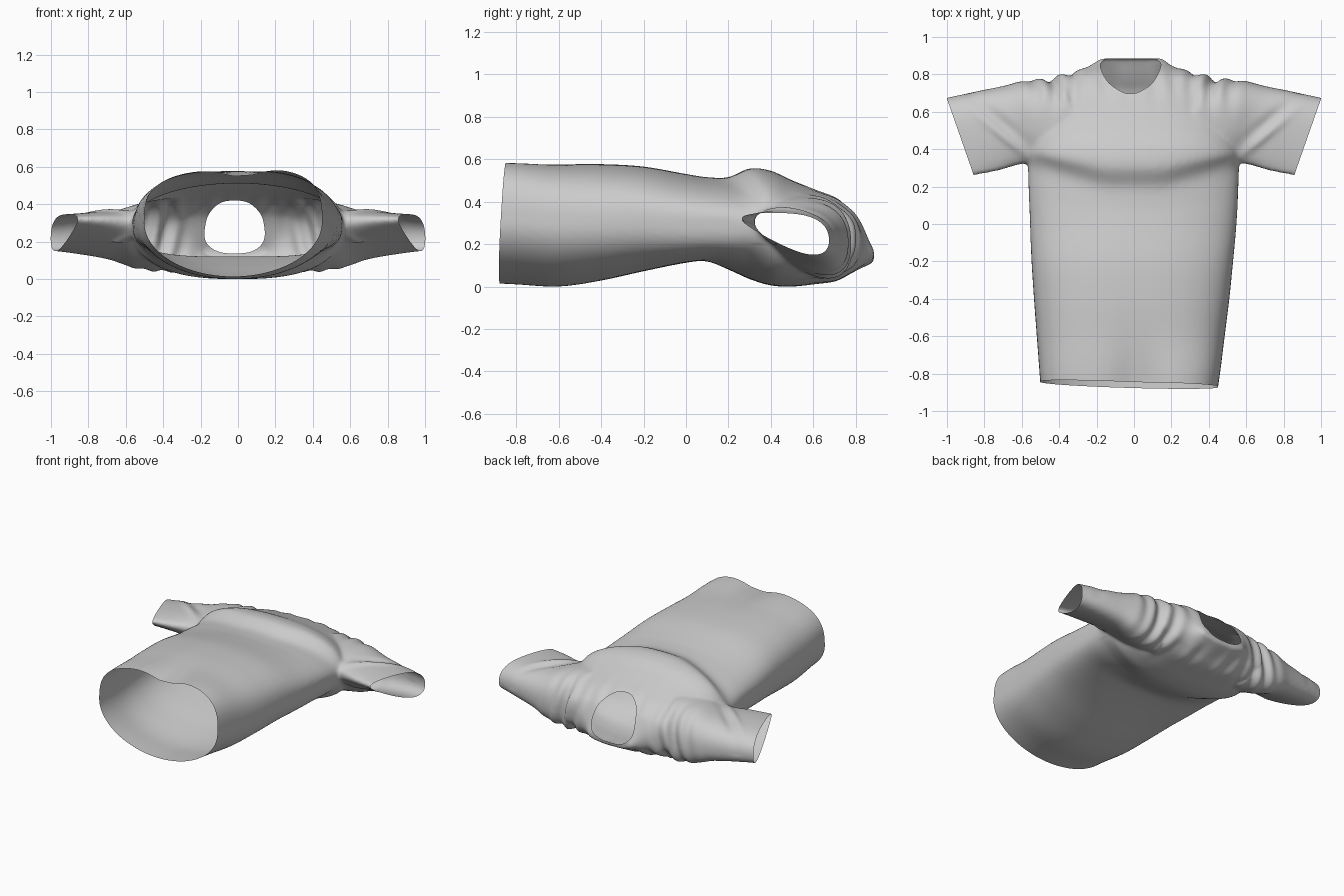
import bpy, bmesh, math
from mathutils import Vector
from mathutils.bvhtree import BVHTree

if "Cube" in bpy.data.objects:
    bpy.data.objects.remove(bpy.data.objects["Cube"], do_unlink=True)

cloth = bpy.data.materials.new("grey cloth")
cloth.use_nodes = True
grey = (0.6, 0.6, 0.6, 1)
cloth.diffuse_color = grey
cloth.node_tree.nodes["Principled BSDF"].inputs["Base Color"].default_value = grey


def smooth_stations(rows, steps=6):
    """Catmull-Rom interpolation between cross-section rows."""
    out = []
    for i in range(len(rows) - 1):
        p = [rows[max(0, min(len(rows) - 1, i + k))] for k in (-1, 0, 1, 2)]
        for s in range(steps):
            t = s / steps
            out.append([0.5 * (2 * b + (c - a) * t + (2 * a - 5 * b + 4 * c - d) * t ** 2
                               + (3 * b - a - 3 * c + d) * t ** 3) for a, b, c, d in zip(*p)])
    return out + [list(rows[-1])]


def unit_oval(low_power, high_power, n=64):
    """Rounded outline whose lower and upper halves differ in squareness."""
    for k in range(n):
        a = 2 * math.pi * k / n
        power = high_power if k <= n / 2 else low_power
        yield [math.copysign(abs(f) ** (2 / power), f) for f in (math.cos(a), math.sin(a))]


def loft(bm, rings):
    rings = [[bm.verts.new(p) for p in ring] for ring in rings]
    for a, b in zip(rings, rings[1:]):
        for k in range(len(a)):
            j = (k + 1) % len(a)
            bm.faces.new((a[k], a[j], b[j], b[k]))
    bm.faces.new(rings[0][::-1])
    bm.faces.new(rings[-1])


def bake(obj):
    bpy.context.view_layer.update()
    graph = bpy.context.evaluated_depsgraph_get()
    mesh = bpy.data.meshes.new_from_object(obj.evaluated_get(graph))
    obj.modifiers.clear()
    obj.data = mesh


def bell(v, centre, width):
    return math.exp(-((v - centre) / width) ** 2)


# Torso: y, left edge, right edge, bottom, top, back squareness, front squareness
torso = [(-1.0, -0.49, 0.43, 0.02, 0.59, 2.0, 3.0), (-0.8, -0.505, 0.46, 0.01, 0.59, 2.0, 3.0),
         (-0.6, -0.52, 0.485, 0.0, 0.58, 2.1, 2.8), (-0.4, -0.535, 0.51, 0.028, 0.577, 2.3, 2.6),
         (-0.2, -0.548, 0.53, 0.072, 0.565, 2.7, 2.4), (0.0, -0.557, 0.55, 0.112, 0.53, 3.4, 2.1),
         (0.1, -0.563, 0.557, 0.118, 0.515, 3.5, 2.0), (0.2, -0.567, 0.562, 0.08, 0.515, 2.6, 2.0),
         (0.3, -0.57, 0.565, 0.035, 0.556, 2.4, 2.2), (0.4, -0.56, 0.555, 0.005, 0.545, 2.5, 2.3),
         (0.5, -0.54, 0.535, 0.0, 0.5, 2.5, 2.4), (0.6, -0.52, 0.515, 0.01, 0.46, 2.5, 2.4),
         (0.7, -0.49, 0.485, 0.025, 0.42, 2.5, 2.4), (0.77, -0.43, 0.42, 0.06, 0.37, 2.5, 2.4),
         (0.81, -0.32, 0.3, 0.08, 0.33, 2.5, 2.4), (0.85, -0.23, 0.2, 0.098, 0.26, 2.5, 2.4),
         (0.885, -0.18, 0.15, 0.115, 0.18, 2.5, 2.4)]
bm = bmesh.new()
rings = []
for y, x0, x1, z0, z1, back, front in smooth_stations(torso):
    ring = []
    for u, v in unit_oval(back, front):
        x = (x0 + x1) / 2 + u * (x1 - x0) / 2
        z = (z0 + z1) / 2 + v * (z1 - z0) / 2
        z += max(v, 0) * bell(y, -0.93, 0.25) * (0.045 * x - 0.05 * bell(x, 0.02, 0.13))
        # hollows of chest and back curve up toward the armpits
        sweep = 0.11 * min(1, max(0, (abs(x) - 0.15) / 0.4)) * bell(y, 0.2, 0.18)
        ring.append((x, y + sweep, z))
    rings.append(ring)
loft(bm, rings)

# Sleeves: x, lower edge, upper edge, bottom, top
LEAN = 0.35
sleeve = [(0.3, 0.28, 0.77, 0.07, 0.44), (0.5, 0.3, 0.765, 0.09, 0.41),
          (0.64, 0.325, 0.735, 0.135, 0.37), (0.8, 0.285, 0.703, 0.17, 0.355),
          (0.94, 0.258, 0.672, 0.19, 0.345), (1.06, 0.24, 0.65, 0.195, 0.34)]
for side in (-1, 1):
    rings = []
    for x, y0, y1, z0, z1 in smooth_stations(sleeve):
        ring = []
        for u, v in unit_oval(2.2, 2.4):
            dy = u * (y1 - y0) / 2
            z = (z0 + z1) / 2 + v * (z1 - z0) / 2 - (0.25 - 0.2 * v) * dy
            ring.append((side * (x + LEAN * dy), (y0 + y1) / 2 + dy, z))
        rings.append(ring)
    loft(bm, rings)
bmesh.ops.recalc_face_normals(bm, faces=bm.faces)

mesh = bpy.data.meshes.new("shirt")
bm.to_mesh(mesh)
bm.free()
shirt = bpy.data.objects.new("shirt", mesh)
bpy.context.collection.objects.link(shirt)

# Fuse the parts into one soft cloth form
fuse = shirt.modifiers.new("fuse", "REMESH")
fuse.mode = "VOXEL"
fuse.voxel_size = 0.012
soften = shirt.modifiers.new("soften", "SMOOTH")
soften.factor = 0.5
soften.iterations = 6
bake(shirt)

# Folds: gathers at the shoulders and creases from the armpits
bm = bmesh.new()
bm.from_mesh(shirt.data)
bm.normal_update()
moves = []
for v in bm.verts:
    x, y, z = v.co
    ax = abs(x)
    gather = bell(ax, 0.41, 0.13) * bell(y, 0.77, 0.13)
    d = 0.014 * gather * math.sin(58 * ax + 9 * y + 14 * z + (1 if x > 0 else 0))
    d += 0.005 * bell(ax, 0.16, 0.12) * bell(y, 0.75, 0.1) * math.sin(50 * x + 8 * y)
    crease = (y - 0.36) - 0.8 * (ax - 0.6)
    if z > 0.2:
        d += 0.012 * bell(crease, 0.03, 0.03) * bell(ax, 0.7, 0.12)
        d -= 0.012 * bell(crease, 0.1, 0.04) * bell(ax, 0.72, 0.13)
    moves.append((v, v.normal * d))
for v, move in moves:
    v.co += move
bm.to_mesh(shirt.data)
bm.free()

# Neck cutter: a rounded prism facing up and back
bm = bmesh.new()
centre, axis = Vector((-0.018, 0.774, 0.268)), Vector((0, 0.84, 0.54)).normalized()
up = Vector((0, -axis.z, axis.y))
outline = [centre + Vector((0.155 * u * (1 - 0.18 * v), 0, 0)) + up * 0.17 * v
           for u, v in unit_oval(2.8, 2.2)]
loft(bm, [[p + axis * h for p in outline] for h in (-0.035, 0.4)])
bmesh.ops.recalc_face_normals(bm, faces=bm.faces)
cutter_surface = BVHTree.FromBMesh(bm)
mesh = bpy.data.meshes.new("neck_cutter")
bm.to_mesh(mesh)
bm.free()
cutter = bpy.data.objects.new("neck_cutter", mesh)
cutter.hide_render = True
bpy.context.collection.objects.link(cutter)
cut = shirt.modifiers.new("neck", "BOOLEAN")
cut.operation = "DIFFERENCE"
cut.solver = "EXACT"
cut.object = cutter
bake(shirt)
bpy.data.objects.remove(cutter, do_unlink=True)

# Remove the neck walls, then trim the hem and sleeve ends open
bm = bmesh.new()
bm.from_mesh(shirt.data)
waste = [f for f in bm.faces
         if cutter_surface.find_nearest(f.calc_center_median())[3] < 0.00002]
bmesh.ops.delete(bm, geom=waste, context="FACES")
for point, normal in [((0, -0.878, 0), (-0.03, -1, 0.06)),
                      ((0.93, 0.47, 0.25), (1, -LEAN, 0)),
                      ((-0.93, 0.47, 0.25), (-1, -LEAN, 0))]:
    # each trim only touches cloth near its own opening
    faces = [f for f in bm.faces if (f.calc_center_median() - Vector(point)).length < 0.75]
    edges = {e for f in faces for e in f.edges}
    verts = {v for f in faces for v in f.verts}
    bmesh.ops.bisect_plane(bm, geom=list(verts) + list(edges) + faces,
                           plane_co=point, plane_no=normal, clear_outer=True)
for f in bm.faces:
    f.smooth = True
bm.to_mesh(shirt.data)
bm.free()
shirt.data.materials.clear()
shirt.data.materials.append(cloth)
